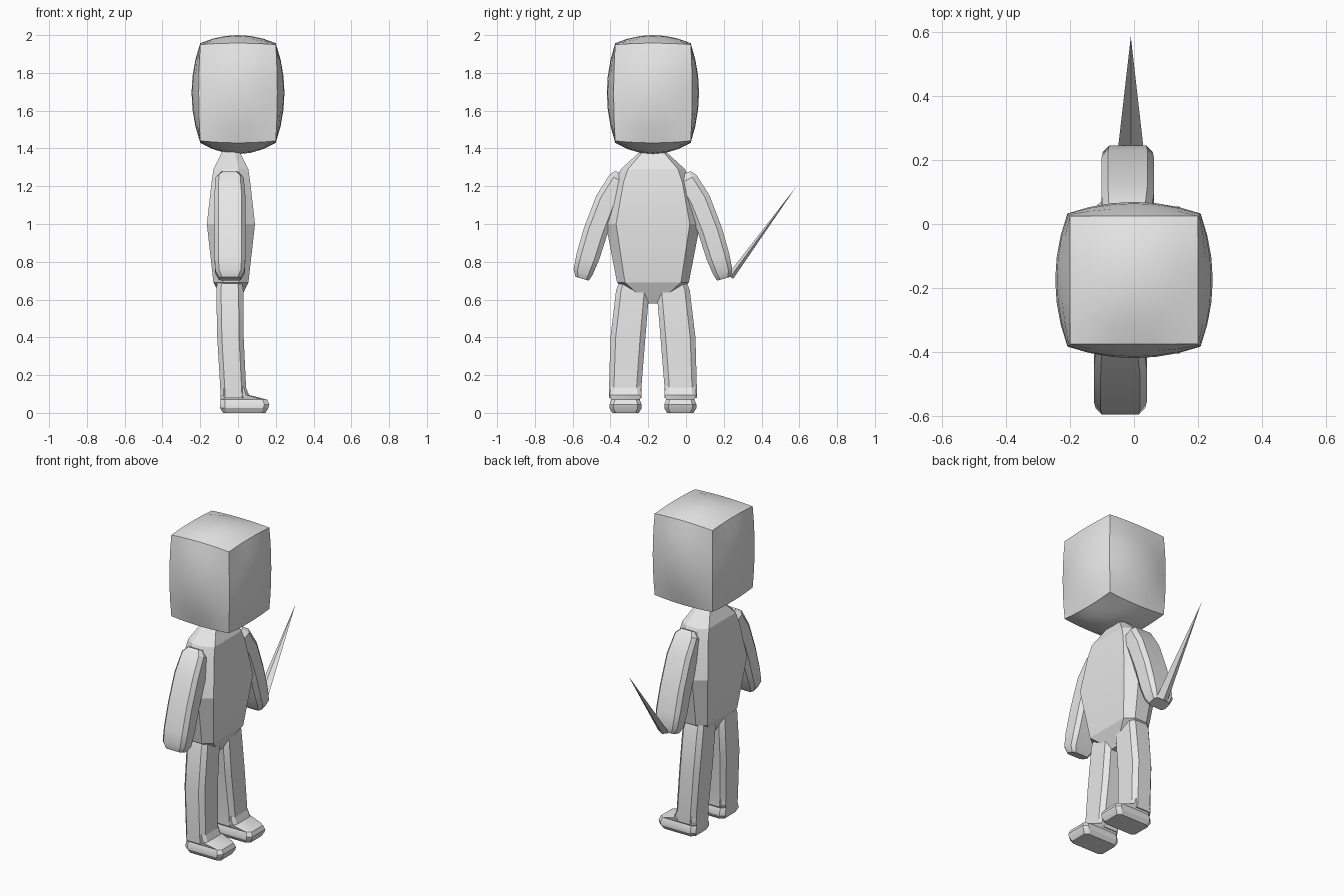
import bpy, bmesh, math
from mathutils import Vector

if "Cube" in bpy.data.objects:
    bpy.data.objects.remove(bpy.data.objects["Cube"])

MID = -0.175   # y of the body's plane of symmetry

grey = bpy.data.materials.new("light grey")
grey.diffuse_color = (0.8, 0.8, 0.8, 1)
grey.use_nodes = True
grey.node_tree.nodes["Principled BSDF"].inputs["Base Color"].default_value = grey.diffuse_color


def finish(name, bm, angle=30):
    bmesh.ops.recalc_face_normals(bm, faces=bm.faces)
    mesh = bpy.data.meshes.new(name)
    bm.to_mesh(mesh)
    bm.free()
    ob = bpy.data.objects.new(name, mesh)
    bpy.context.collection.objects.link(ob)
    mesh.materials.append(grey)
    bpy.ops.object.select_all(action='DESELECT')
    ob.select_set(True)
    bpy.context.view_layer.objects.active = ob
    bpy.ops.object.shade_smooth_by_angle(angle=math.radians(angle))
    return ob


def loft(name, sections, side=1, cy=0.7, cx=0.7, dx=0, angle=30):
    """Chamfered-box rings; a section is (outer d, z, inner d, z, x back, x front)."""
    bm = bmesh.new()
    ring = [(1, -cx), (1, cx), (cy, 1), (-cy, 1), (-1, cx), (-1, -cx), (-cy, -1), (cy, -1)]
    rows = []
    for d0, z0, d1, z1, x0, x1 in sections:
        row = []
        for s, t in ring:
            k = (s + 1) / 2
            row.append(bm.verts.new(((x0 + x1) / 2 + t * (x1 - x0) / 2 + dx,
                                     MID + side * (d1 + (d0 - d1) * k),
                                     z1 + (z0 - z1) * k)))
        rows.append(row)
    for a, b in zip(rows, rows[1:]):
        for i in range(8):
            j = (i + 1) % 8
            bm.faces.new((a[i], a[j], b[j], b[i]))
    bm.faces.new(rows[0])
    bm.faces.new(rows[-1])
    return finish(name, bm, angle)


# Head: a box whose six faces swell outward but meet at crisp edges
bm = bmesh.new()
bmesh.ops.create_cube(bm, size=2)
bmesh.ops.subdivide_edges(bm, edges=bm.edges[:], cuts=5, use_grid_fill=True)
for v in bm.verts:
    p = v.co.copy()
    f = [1 - c * c for c in p]
    edge = 0.008
    x = p.x * (0.2 + edge * f[2] + 0.038 * f[1] * f[2])
    y = p.y * (0.2 + edge * f[2] + 0.036 * f[0] * f[2])
    lift = 0.05 if p.z > 0 else 0.07
    z = 1.695 + p.z * (0.255 + lift * (f[0] + f[1]) * 0.15 + lift * 0.7 * f[0] * f[1])
    v.co = Vector((x, y + MID, z))
finish("head", bm, 35)

# Torso: broad flat front and back plates with slanted sides and a short neck
loft("torso", [
    (0.05, 1.40, -0.05, 1.40, -0.075, 0.0),
    (0.17, 1.29, -0.17, 1.29, -0.13, 0.055),
    (0.20, 1.22, -0.20, 1.22, -0.14, 0.065),
    (0.25, 1.00, -0.25, 1.00, -0.165, 0.09),
    (0.19, 0.69, -0.19, 0.69, -0.13, 0.055),
    (0.03, 0.58, -0.03, 0.58, -0.07, 0.0),
], cy=0.78, cx=0.45, angle=15)

for side, label, dx in ((-1, "right", -0.005), (1, "left", 0.018)):
    # Arm: gently curved, tapering into a blunt hand
    loft(label + "_arm", [
        (0.20, 1.28, 0.15, 1.26, -0.085, 0.005),
        (0.23, 1.26, 0.12, 1.20, -0.115, 0.035),
        (0.30, 1.15, 0.18, 1.10, -0.12, 0.045),
        (0.365, 0.98, 0.24, 0.95, -0.12, 0.045),
        (0.405, 0.84, 0.285, 0.81, -0.12, 0.045),
        (0.42, 0.76, 0.32, 0.73, -0.115, 0.04),
        (0.41, 0.72, 0.34, 0.70, -0.095, 0.02),
    ], side, 0.6, 0.75, dx)
    # Leg: straight tube leaning slightly outward
    loft(label + "_leg", [
        (0.16, 0.74, 0.06, 0.72, -0.105, 0.015),
        (0.195, 0.65, 0.02, 0.64, -0.115, 0.028),
        (0.225, 0.40, 0.04, 0.40, -0.11, 0.03),
        (0.232, 0.15, 0.06, 0.15, -0.095, 0.042),
        (0.232, 0.08, 0.06, 0.08, -0.092, 0.045),
    ], side, 0.7, 0.65)
    # Foot: low wedge pointing forward
    loft(label + "_foot", [
        (0.225, 0.14, 0.065, 0.14, -0.088, 0.04),
        (0.23, 0.095, 0.06, 0.095, -0.093, 0.058),
        (0.22, 0.07, 0.07, 0.07, -0.093, 0.155),
        (0.23, 0.045, 0.06, 0.045, -0.094, 0.166),
        (0.23, 0.025, 0.06, 0.025, -0.094, 0.160),
        (0.215, 0.0, 0.075, 0.0, -0.08, 0.145),
    ], side, 0.75, 0.8)

# Blade: slim flat spike held in the left hand
bm = bmesh.new()
base, tip = Vector((-0.01, 0.235, 0.72)), Vector((-0.01, 0.585, 1.2))
across = Vector((0.04, 0, 0))
thick = (tip - base).cross(across).normalized() * 0.018
corners = [bm.verts.new(base + o) for o in (across, thick, -across, -thick)]
point = bm.verts.new(tip)
for i in range(4):
    bm.faces.new((corners[i], corners[(i + 1) % 4], point))
bm.faces.new(corners)
finish("blade", bm)
